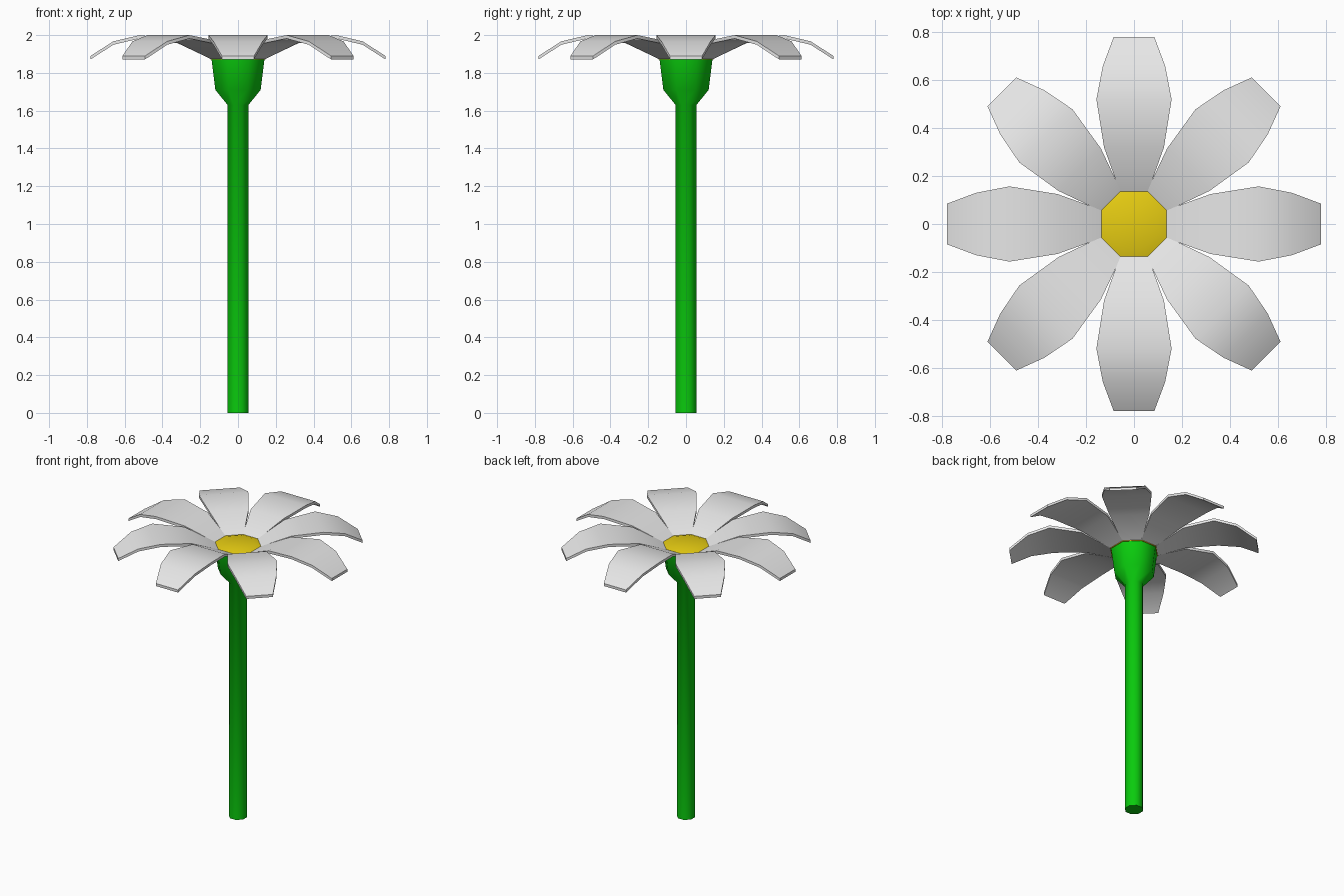
import bpy, bmesh, math
from mathutils import Matrix

cube = bpy.data.objects.get("Cube")
if cube:
    bpy.data.objects.remove(cube, do_unlink=True)


def material(name, rgb):
    m = bpy.data.materials.new(name)
    m.use_nodes = True
    m.diffuse_color = (*rgb, 1)
    m.node_tree.nodes["Principled BSDF"].inputs["Base Color"].default_value = (*rgb, 1)
    return m


green = material("stem green", (0.003, 0.6, 0.004))
white = material("petal white", (0.8, 0.8, 0.8))
yellow = material("centre yellow", (0.8, 0.61, 0.006))


def finish(bm, name, mat, angle):
    """Turn a bmesh into a smooth-shaded object."""
    bmesh.ops.recalc_face_normals(bm, faces=bm.faces)
    mesh = bpy.data.meshes.new(name)
    bm.to_mesh(mesh)
    bm.free()
    mesh.materials.append(mat)
    obj = bpy.data.objects.new(name, mesh)
    bpy.context.collection.objects.link(obj)
    bpy.ops.object.select_all(action='DESELECT')
    obj.select_set(True)
    bpy.context.view_layer.objects.active = obj
    bpy.ops.object.shade_smooth_by_angle(angle=math.radians(angle))
    return obj


def lathe(name, profile, mat, angle, sides=8):
    """Stack octagonal rings of (flat-side distance, height), capped at both ends."""
    bm = bmesh.new()
    rings = []
    for dist, z in profile:
        r = dist / math.cos(math.pi / sides)
        turns = [(i + 0.5) * math.tau / sides for i in range(sides)]
        rings.append([bm.verts.new((r * math.cos(a), r * math.sin(a), z)) for a in turns])
    for lo, hi in zip(rings, rings[1:]):
        for i in range(sides):
            j = (i + 1) % sides
            bm.faces.new((lo[i], lo[j], hi[j], hi[i]))
    bm.faces.new(rings[0][::-1])
    bm.faces.new(rings[-1])
    return finish(bm, name, mat, angle)


# Stem and the cup beneath the flower
lathe("stem_and_cup", [(0.055, 0), (0.055, 1.63), (0.12, 1.71), (0.14, 1.87)], green, 50)

# Slightly domed flower centre
lathe("flower_centre", [(0.145, 1.87), (0.145, 1.885), (0.1, 1.9)], yellow, 50)

# Petals: arched strips given by (radius, half width, top height)
PETAL = [(0.13, 0.057, 1.885), (0.32, 0.125, 1.975), (0.52, 0.157, 2.0),
         (0.66, 0.13, 1.967), (0.78, 0.085, 1.89)]
THICK = 0.018


def petal(name, turn):
    bm = bmesh.new()
    rows = []
    for r, w, z in PETAL:
        corners = ((-w, z), (w, z), (w, z - THICK), (-w, z - THICK))
        rows.append([bm.verts.new((r, y, h)) for y, h in corners])
    for a, b in zip(rows, rows[1:]):
        for i in range(4):
            j = (i + 1) % 4
            bm.faces.new((a[i], a[j], b[j], b[i]))
    bm.faces.new(rows[0])
    bm.faces.new(rows[-1])
    bmesh.ops.transform(bm, matrix=Matrix.Rotation(turn, 4, 'Z'), verts=bm.verts)
    finish(bm, name, white, 50)


for k in range(8):
    petal(f"petal_{k + 1}", k * math.tau / 8)
